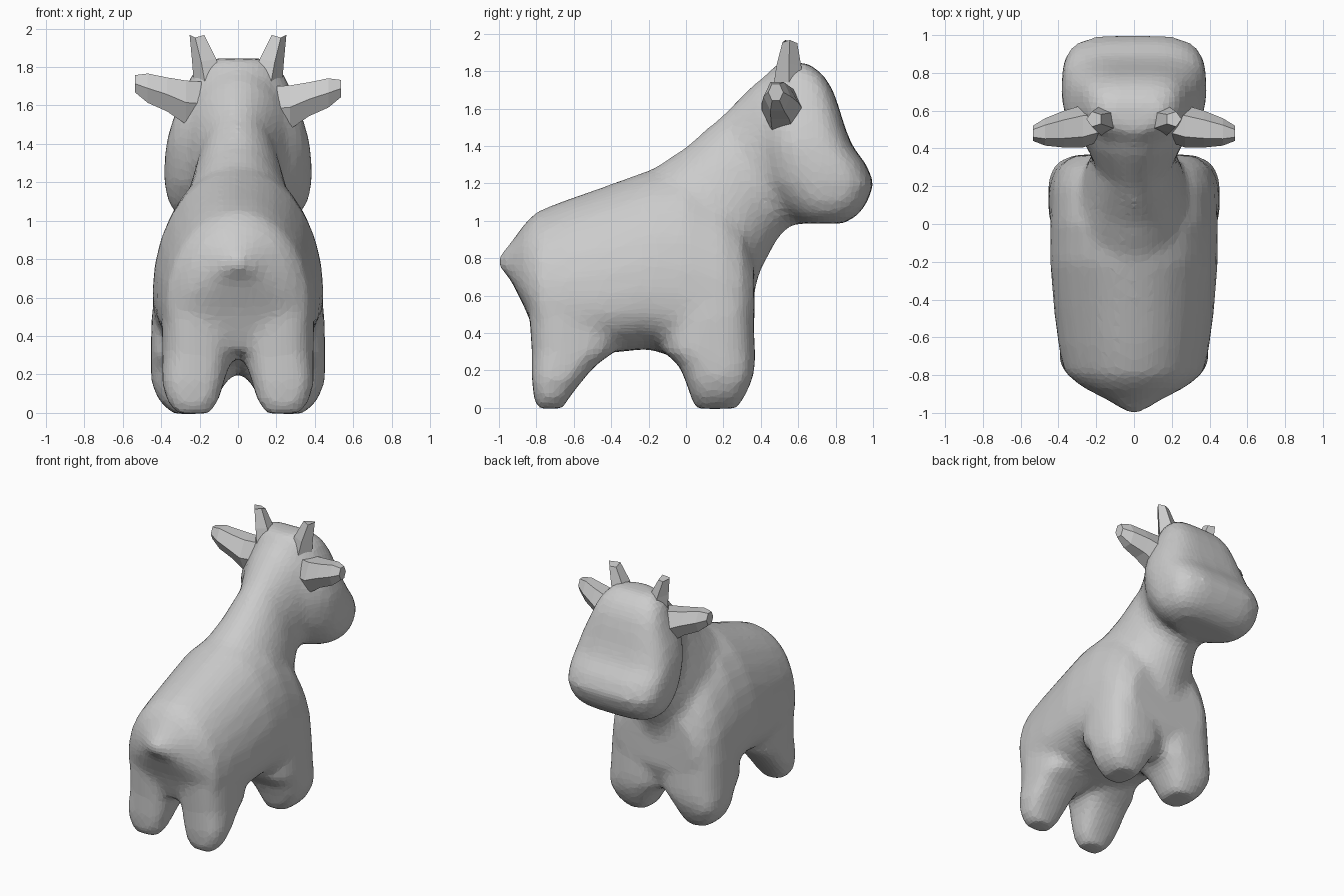
import bpy, bmesh, math
from mathutils import Vector

if "Cube" in bpy.data.objects:
    bpy.data.objects.remove(bpy.data.objects["Cube"])


def ring(sec, f, e0, e1, n):
    """Rounded section between two (y, z) points with a half width and x centre."""
    y0, z0, y1, z1, hw = sec[:5]
    cx = sec[5] if len(sec) > 5 else 0
    a, b = Vector((cx, y0, z0)), Vector((cx, y1, z1))
    c = a.lerp(b, f)
    pts = []
    for i in range(n):
        t = 2 * math.pi * i / n
        co, si = math.cos(t), math.sin(t)
        e = 2 / (e1 if si > 0 else e0)
        u = math.copysign(abs(co) ** e, co) * hw
        end = b if si > 0 else a
        p = c + (end - c) * abs(si) ** e
        pts.append(p + Vector((u, 0, 0)))
    return pts


def loft(bm, rings):
    loops = [[bm.verts.new(p) for p in r] for r in rings]
    n = len(loops[0])
    for a, b in zip(loops, loops[1:]):
        for i in range(n):
            j = (i + 1) % n
            bm.faces.new((a[i], a[j], b[j], b[i]))
    bm.faces.new(loops[0])
    bm.faces.new(loops[-1])


def form(bm, secs, f=0.5, e0=2, e1=2, n=28):
    loft(bm, [ring(s, f, e0, e1, n) for s in secs])


def finish(bm, name):
    bmesh.ops.recalc_face_normals(bm, faces=bm.faces)
    me = bpy.data.meshes.new(name)
    bm.to_mesh(me)
    bm.free()
    ob = bpy.data.objects.new(name, me)
    bpy.context.collection.objects.link(ob)
    return ob


bm = bmesh.new()

# torso with tail nub: bottom point, top point, half width
form(bm, [
    (-1.005, .76, -1.005, .81, .03), (-.94, .69, -.94, .88, .13),
    (-.86, .53, -.86, .99, .28), (-.78, .33, -.80, 1.05, .37),
    (-.65, .29, -.65, 1.11, .40), (-.45, .29, -.45, 1.18, .425),
    (-.2, .315, -.2, 1.27, .445), (0, .25, 0, 1.30, .445),
    (.2, .20, .2, 1.20, .44), (.3, .22, .3, 1.08, .41),
    (.365, .42, .365, .86, .32)], f=.33, e0=2.6)

# neck: throat point, nape point, half width; pinched, then flaring to the head
form(bm, [
    (.33, .5, -.25, 1.23, .36), (.40, .74, 0, 1.395, .275),
    (.50, .92, .2, 1.57, .22), (.61, 1.02, .36, 1.73, .285),
    (.72, 1.12, .48, 1.82, .29)], f=.44)

# head: horizontal slices, back point, front point, half width
head = [(.985, .60, .84, .23), (1.03, .52, .92, .32), (1.1, .45, .97, .365),
        (1.2, .36, 1.005, .385), (1.3, .33, .965, .385), (1.4, .32, .89, .375),
        (1.5, .32, .85, .35), (1.6, .35, .82, .31), (1.7, .40, .785, .27),
        (1.78, .43, .735, .23), (1.845, .49, .65, .16)]
form(bm, [(y0, z, y1, z, w) for z, y0, y1, w in head], f=.54, e0=1.8, e1=3.5)

# legs: z, back y, front y, inner x, outer x
rear = [(-.005, -.80, -.66, .15, .32), (.06, -.815, -.62, .10, .37),
        (.15, -.825, -.55, .075, .395), (.23, -.825, -.48, .05, .395),
        (.3, -.825, -.38, .03, .395),
        (.5, -.84, -.34, .0, .395), (.7, -.85, -.32, .0, .36)]
front = [(-.005, .05, .27, .16, .34), (.06, .025, .315, .12, .41),
         (.15, -.005, .355, .07, .45), (.23, -.04, .37, 0, .455),
         (.3, -.12, .37, -.02, .455),
         (.5, -.12, .36, -.02, .45), (.7, -.08, .35, 0, .42)]
for leg in (rear, front):
    for s in (-1, 1):
        form(bm, [(y0, z, y1, z, (x1 - x0) / 2, s * (x0 + x1) / 2)
                  for z, y0, y1, x0, x1 in leg], e0=2.8, e1=2.8)

# fuse everything into one skin, then reduce it to flat facets
body = finish(bm, "body")
m = body.modifiers.new("fuse", 'REMESH')
m.mode = 'VOXEL'
m.voxel_size = .03
m = body.modifiers.new("soften", 'SMOOTH')
m.factor = .5
m.iterations = 8
m = body.modifiers.new("facet", 'DECIMATE')
m.ratio = .4

for s, side in ((-1, "left"), (1, "right")):
    # horn: five-sided stub
    bm = bmesh.new()
    rings = []
    for x, y, z, r in ((.14, .55, 1.70, .09), (.17, .55, 1.83, .07),
                       (.21, .555, 1.955, .042)):
        rings.append([Vector((s * (x + r * math.cos(k * math.tau / 5)),
                              y + r * math.sin(k * math.tau / 5),
                              z + .012 * math.cos(k * 2))) for k in range(5)])
    loft(bm, rings)
    finish(bm, side + "_horn")

    # ear: faceted wedge growing out of the head, left one held slightly higher
    bm = bmesh.new()
    lift = .025 if s < 0 else 0
    rings = []
    for x, y0, y1, z0, z1 in ((.12, .46, .63, 1.46, 1.70),
                              (.27, .405, .63, 1.47, 1.71),
                              (.37, .405, .60, 1.54, 1.725),
                              (.47, .415, .56, 1.585, 1.745),
                              (.535, .44, .52, 1.64, 1.735)):
        yc, zc = (y0 + y1) / 2, (z0 + z1) / 2 + lift
        hy, hz = (y1 - y0) / 2, (z1 - z0) / 2
        rings.append([Vector((s * x, yc + hy * math.cos(k * math.tau / 6),
                              zc + hz * math.sin(k * math.tau / 6) * 1.1))
                      for k in range(6)])
    loft(bm, rings)
    finish(bm, side + "_ear")
